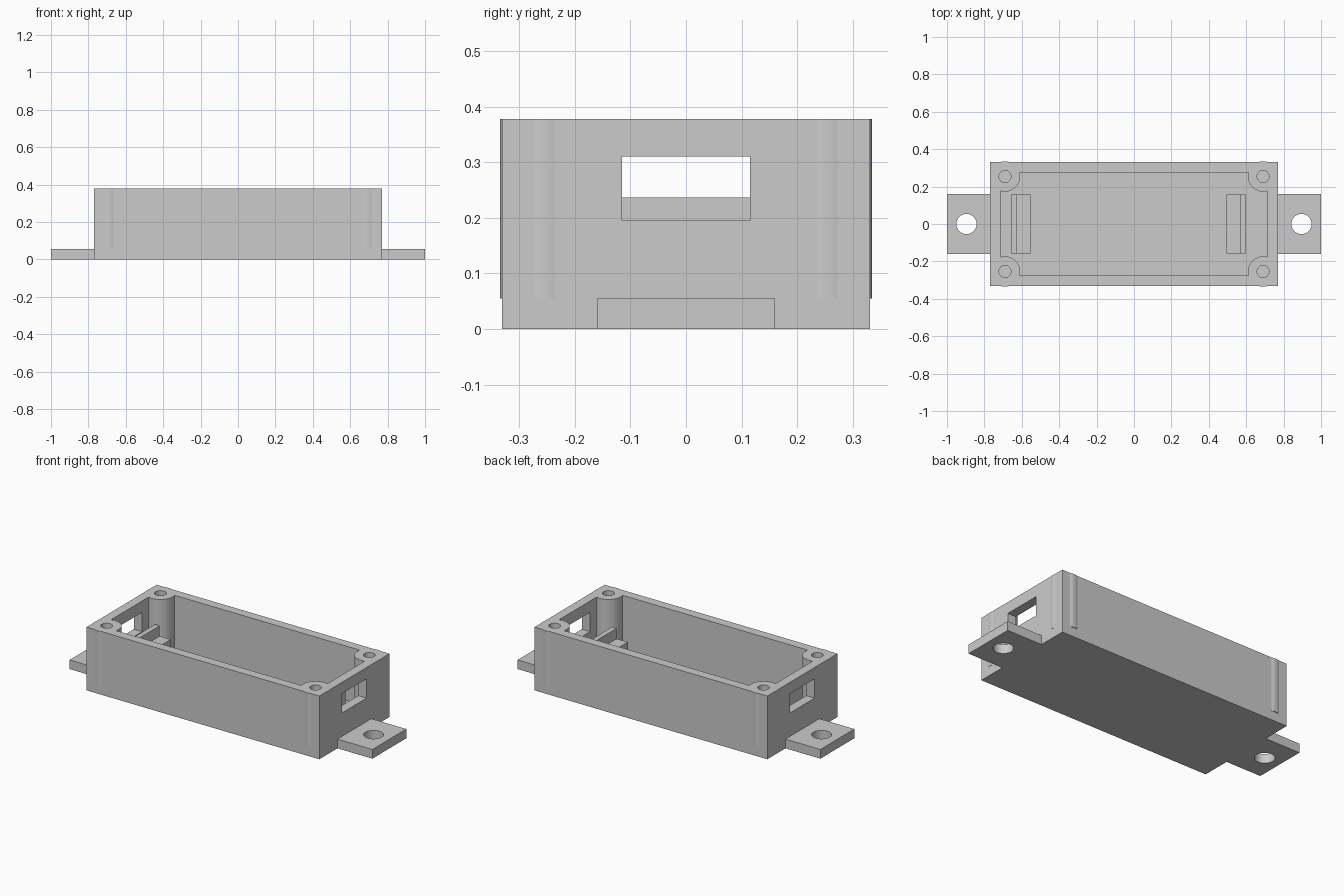
import bpy
import bmesh
import math

if "Cube" in bpy.data.objects:
    bpy.data.objects.remove(bpy.data.objects["Cube"], do_unlink=True)

HALF_X, HALF_Y, HEIGHT = 0.769, 0.331, 0.378
WALL = FLOOR = 0.055
POST_X, POST_Y, POST_R = 0.69, 0.254, 0.081

gray = bpy.data.materials.new("plain gray")
gray.use_nodes = True
gray.diffuse_color = (0.6, 0.6, 0.6, 1)
gray.node_tree.nodes["Principled BSDF"].inputs["Base Color"].default_value = gray.diffuse_color


def add_object(name, bm):
    mesh = bpy.data.meshes.new(name)
    bmesh.ops.recalc_face_normals(bm, faces=bm.faces)
    bm.to_mesh(mesh)
    bm.free()
    mesh.materials.append(gray)
    obj = bpy.data.objects.new(name, mesh)
    bpy.context.collection.objects.link(obj)
    return obj


def box(name, low, high):
    bm = bmesh.new()
    bmesh.ops.create_cube(bm, size=1)
    for v in bm.verts:
        v.co = [(a + b) / 2 + c * (b - a) for a, b, c in zip(low, high, v.co)]
    return add_object(name, bm)


def cylinder(name, x, y, radius, bottom, top):
    bm = bmesh.new()
    bmesh.ops.create_cone(bm, cap_ends=True, segments=64, radius1=radius,
                          radius2=radius, depth=top - bottom)
    bmesh.ops.translate(bm, verts=bm.verts, vec=(x, y, (top + bottom) / 2))
    return add_object(name, bm)


def combine(target, tool, operation):
    """Apply a boolean and discard the tool object."""
    mod = target.modifiers.new("combine", 'BOOLEAN')
    mod.operation = operation
    mod.solver = 'EXACT'
    mod.object = tool
    bpy.context.view_layer.objects.active = target
    bpy.ops.object.modifier_apply(modifier=mod.name)
    bpy.data.objects.remove(tool, do_unlink=True)


def smooth(obj):
    bpy.ops.object.select_all(action='DESELECT')
    obj.select_set(True)
    bpy.context.view_layer.objects.active = obj
    bpy.ops.object.shade_smooth_by_angle(angle=math.radians(7))


# Open tray
body = box("case_body", (-HALF_X, -HALF_Y, 0), (HALF_X, HALF_Y, HEIGHT))
combine(body, box("cavity", (WALL - HALF_X, WALL - HALF_Y, FLOOR),
                  (HALF_X - WALL, HALF_Y - WALL, HEIGHT + 0.1)), 'DIFFERENCE')

# Connector windows through both end walls
for side in (-1, 1):
    x1, x2 = sorted((side * (HALF_X - WALL - 0.03), side * (HALF_X + 0.05)))
    combine(body, box("window", (x1, -0.115, 0.195), (x2, 0.115, 0.31)), 'DIFFERENCE')

# Corner screw posts with blind holes
corners = [(sx * POST_X, sy * POST_Y) for sx in (-1, 1) for sy in (-1, 1)]
for x, y in corners:
    combine(body, cylinder("post", x, y, POST_R, FLOOR, HEIGHT), 'UNION')
for x, y in corners:
    combine(body, cylinder("screw_hole", x, y, 0.032, FLOOR, HEIGHT + 0.1), 'DIFFERENCE')
smooth(body)

# Mounting tabs and stepped board supports at each end
for side, label, outer in ((1, "left", 0.599), (-1, "right", 0.658)):
    x1, x2 = sorted((side * HALF_X, side))
    tab = box(label + "_mounting_tab", (x1, -0.16, 0), (x2, 0.16, FLOOR))
    combine(tab, cylinder("bolt_hole", side * 0.896, 0, 0.054, -0.1, 0.2), 'DIFFERENCE')
    smooth(tab)

    # Tall ridge on the outside, lower ledge toward the middle
    profile = [(outer, FLOOR), (outer, 0.237), (outer - 0.03, 0.237),
               (outer - 0.03, 0.175), (outer - 0.104, 0.175), (outer - 0.104, FLOOR)]
    bm = bmesh.new()
    face = bm.faces.new([bm.verts.new((side * x, -0.158, z)) for x, z in profile])
    extruded = bmesh.ops.extrude_face_region(bm, geom=[face], use_keep_orig=True)
    new_verts = [g for g in extruded["geom"] if isinstance(g, bmesh.types.BMVert)]
    bmesh.ops.translate(bm, verts=new_verts, vec=(0, 0.316, 0))
    add_object(label + "_board_support", bm)
